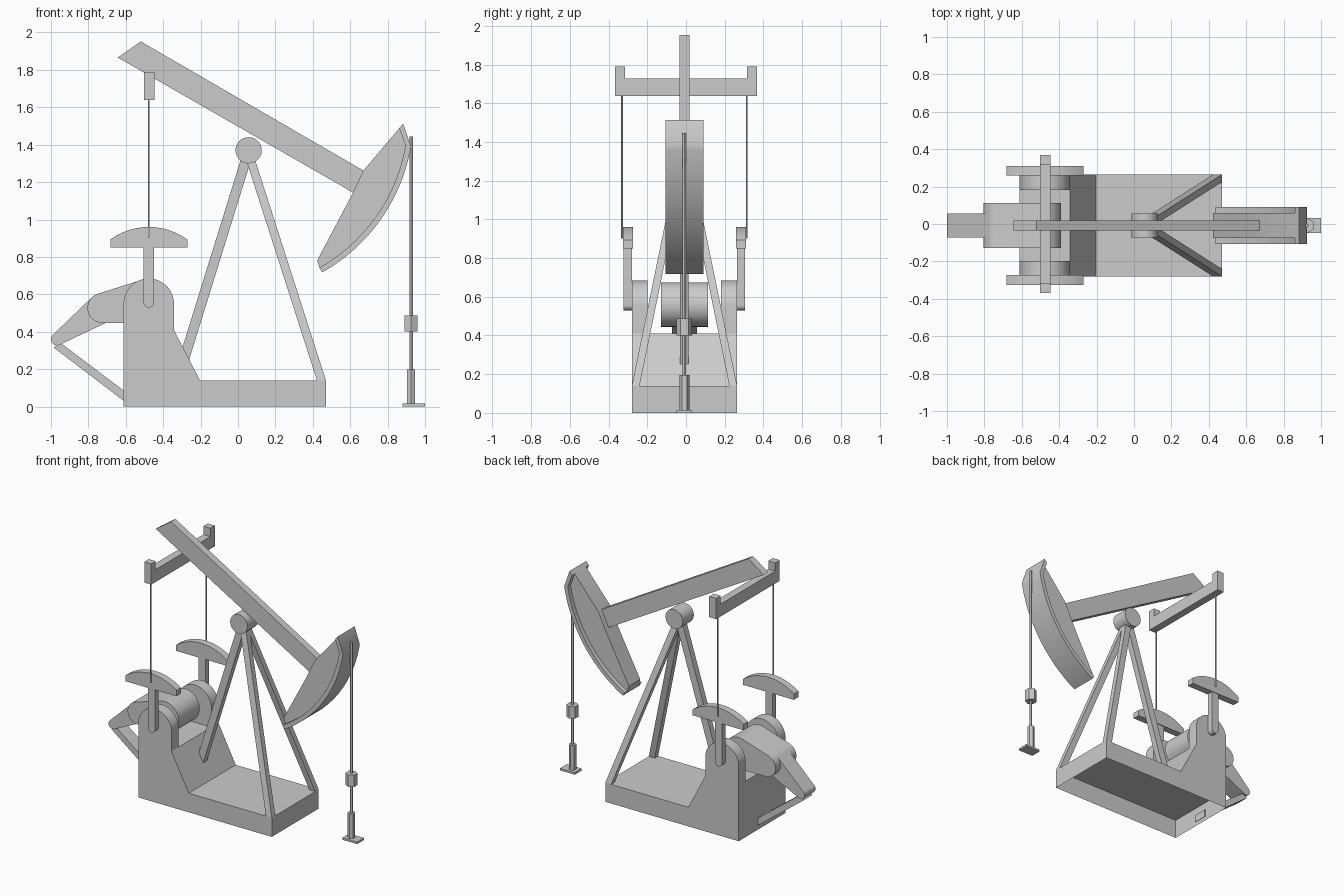
import bpy, bmesh
from math import sin, cos, pi, radians
from mathutils import Vector
from mathutils.geometry import convex_hull_2d

if "Cube" in bpy.data.objects:
    bpy.data.objects.remove(bpy.data.objects["Cube"])

CY = -0.008  # centre plane of everything except the cross bar


def finish(name, bm, smooth=False):
    bmesh.ops.recalc_face_normals(bm, faces=bm.faces)
    me = bpy.data.meshes.new(name)
    bm.to_mesh(me)
    bm.free()
    ob = bpy.data.objects.new(name, me)
    bpy.context.collection.objects.link(ob)
    if smooth:
        bpy.ops.object.select_all(action='DESELECT')
        ob.select_set(True)
        bpy.context.view_layer.objects.active = ob
        bpy.ops.object.shade_smooth_by_angle(angle=radians(30))
    return ob


def loft(name, a, b, smooth=False, caps=True):
    """Solid between two matching outlines of 3D points."""
    bm = bmesh.new()
    va, vb = [bm.verts.new(p) for p in a], [bm.verts.new(p) for p in b]
    n = len(a)
    for i in range(n):
        j = (i + 1) % n
        bm.faces.new((va[i], va[j], vb[j], vb[i]))
    if caps:
        bm.faces.new(va)
    bm.faces.new(vb)
    return finish(name, bm, smooth)


def prism(name, pts, y0, y1, smooth=False):
    """Side profile (x, z) extruded along y."""
    return loft(name, [(x, y0 + CY, z) for x, z in pts],
                [(x, y1 + CY, z) for x, z in pts], smooth)


def rect(x0, x1, y0, y1, z):
    return [(x0, y0, z), (x1, y0, z), (x1, y1, z), (x0, y1, z)]


def box(name, x0, x1, y0, y1, z0, z1, caps=True):
    return loft(name, rect(x0, x1, y0, y1, z0), rect(x0, x1, y0, y1, z1), caps=caps)


def arc(cx, cz, r, a0, a1, n):
    return [(cx + r * cos(radians(a0 + (a1 - a0) * i / n)),
             cz + r * sin(radians(a0 + (a1 - a0) * i / n))) for i in range(n + 1)]


def hull(*circles):
    pts = [p for c in circles for p in arc(*c, 0, 360, 48)[:-1]]
    return [pts[i] for i in convex_hull_2d([Vector(p) for p in pts])]


def post(name, x, y, r, z0, z1, n):
    """Upright n-sided rod."""
    ring = [(x + r * cos(2 * pi * i / n + pi / 2), y + r * sin(2 * pi * i / n + pi / 2))
            for i in range(n)]
    return loft(name, [(*p, z0) for p in ring], [(*p, z1) for p in ring], n > 6)


# Base: open-bottomed skid and raised gearbox block
box("skid", -0.612, 0.47, -0.272 + CY, 0.272 + CY, 0, 0.14, caps=False)
prism("gearbox_block", [(-0.612, 0.14), (-0.203, 0.14), (-0.343, 0.41), (-0.612, 0.41)],
      -0.272, 0.272)

# Tripod frame and pivot
for s, side in ((-1, "near"), (1, "far")):
    loft("front_leg_" + side,
         rect(0.422, 0.47, CY + s * 0.232, CY + s * 0.272, 0.14),
         rect(0.027, 0.075, CY - s * 0.02, CY + s * 0.02, 1.37))
loft("rear_leg", rect(-0.333, -0.277, CY - 0.022, CY + 0.022, 0.2),
     rect(0.03, 0.086, CY - 0.022, CY + 0.022, 1.37))
prism("pivot_bearing", arc(0.057, 1.37, 0.07, 0, 360, 40)[:-1], -0.064, 0.064, True)

# Walking beam
prism("walking_beam", [(-0.643, 1.866), (-0.52, 1.952), (0.67, 1.262), (0.615, 1.144)],
      -0.026, 0.026)

# Horse head: narrow body and wider curved face plate
C, R = (-0.022, 1.554), 0.961
inner = arc(*C, R - 0.03, -60.6, -9.8, 24)
outer = arc(*C, R, -60.6, -9.8, 24)
prism("head_body", [(0.423, 0.781)] + inner + [(0.868, 1.495), (0.67, 1.262), (0.615, 1.144)],
      -0.066, 0.066, True)
prism("head_face_plate", inner + [(0.862, 1.488), (0.883, 1.513)] + outer[::-1],
      -0.098, 0.098, True)

# Polished rod and wellhead
RX = 0.926
post("polished_rod", RX, CY, 0.009, 0.01, 1.445, 12)
post("rod_clamp", RX, CY, 0.04, 0.40, 0.487, 6)
post("wellhead_stem", RX, CY, 0.025, 0.01, 0.197, 6)
box("wellhead_plate", 0.88, 1.0, CY - 0.04, CY + 0.04, 0, 0.015)

# Cross bar under the beam tail
box("cross_bar", -0.502, -0.446, -0.368, 0.368, 1.638, 1.729)

# Parts on both sides of the gearbox
CX = -0.477
for s, side in ((-1, "near"), (1, "far")):
    box("cross_bar_lug_" + side, -0.502, -0.446, s * 0.316, s * 0.368, 1.729, 1.79)
    prism("bearing_lug_" + side,
          [(-0.612, 0.41), (-0.343, 0.41)] + arc(CX, 0.55, 0.1345, 0, 180, 28),
          s * 0.19, s * 0.272, True)
    prism("crank_arm_" + side,
          arc(CX, 0.557, 0.028, 180, 360, 14) + [(CX + 0.028, 0.86), (CX - 0.028, 0.86)],
          s * 0.272, s * 0.314, True)
    prism("counterweight_" + side,
          [(CX - 0.206, 0.85), (CX + 0.206, 0.85)] + arc(CX, 0.61, 0.35, 54, 126, 24),
          s * 0.266, s * 0.318, True)
    post("pitman_rod_" + side, CX, CY + s * 0.322, 0.005, 0.9, 1.64, 10)

# Gearbox, drive arm and brace
prism("gearbox", hull((-0.505, 0.56, 0.115), (-0.725, 0.527, 0.08)), -0.121, 0.121, True)
prism("drive_arm", hull((-0.725, 0.527, 0.08), (-0.967, 0.36, 0.033)), -0.064, 0.064, True)
prism("drive_brace", [(-0.985, 0.315), (-0.955, 0.345), (-0.60, 0.077), (-0.60, 0.022)],
      -0.05, 0.05)
